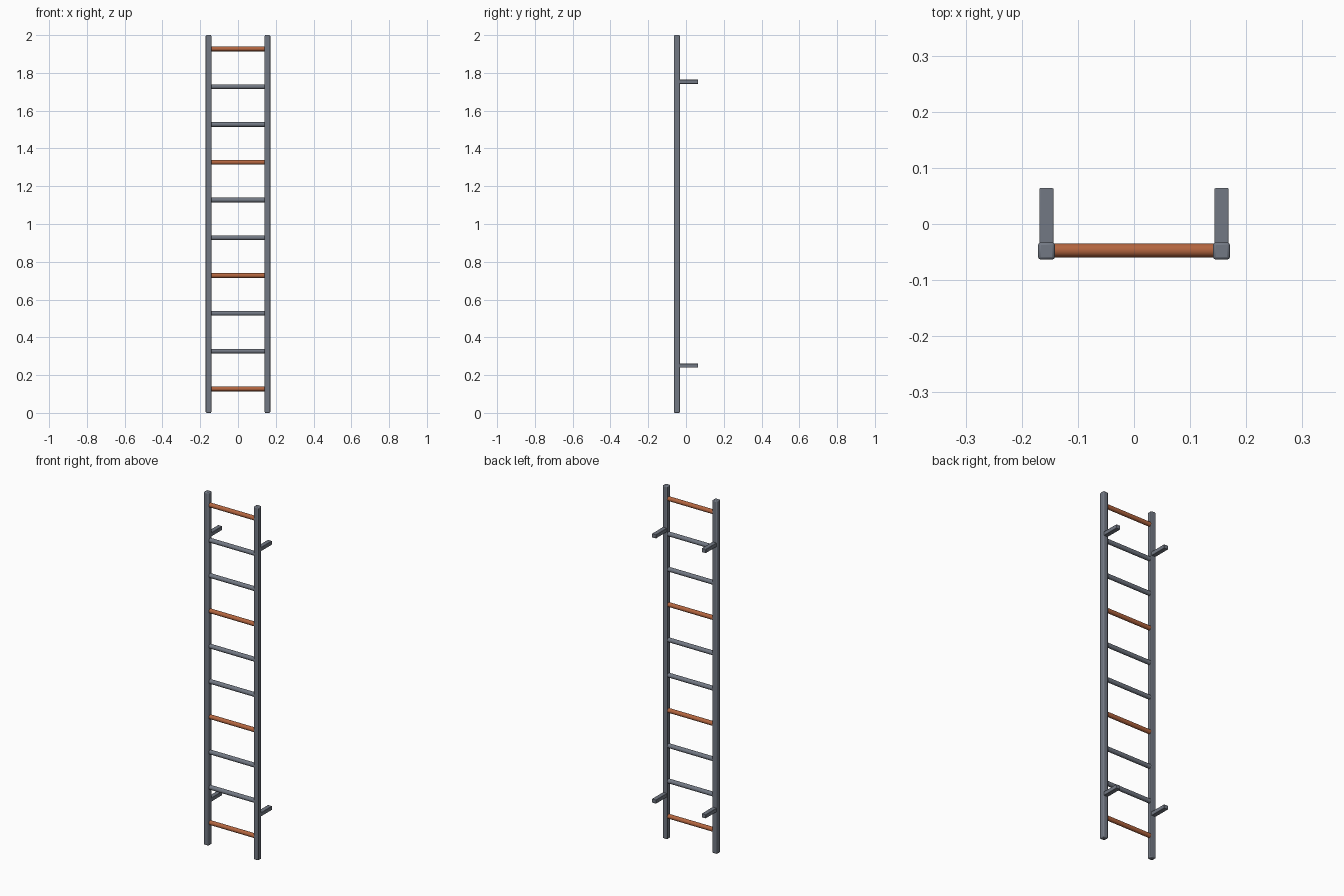
import bpy, math

cube = bpy.data.objects.get("Cube")
if cube:
    bpy.data.objects.remove(cube, do_unlink=True)


def material(name, rgb):
    m = bpy.data.materials.new(name)
    m.use_nodes = True
    m.diffuse_color = (*rgb, 1)
    m.node_tree.nodes["Principled BSDF"].inputs["Base Color"].default_value = (*rgb, 1)
    return m


steel = material("grey steel", (0.17, 0.19, 0.23))
copper = material("rust orange", (0.45, 0.13, 0.05))

RAIL_X, RAIL_Y = 0.156, -0.048
RUNGS, FIRST, STEP = 10, 0.127, 0.2


def box(name, size, location, bevel):
    bpy.ops.mesh.primitive_cube_add(size=1, location=location)
    ob = bpy.context.object
    ob.name = name
    ob.scale = size
    bpy.ops.object.transform_apply(location=False, rotation=False, scale=True)
    mod = ob.modifiers.new("soft edges", 'BEVEL')
    mod.width = bevel
    mod.segments = 2
    ob.data.materials.append(steel)
    bpy.ops.object.shade_smooth_by_angle()


# Side rails and wall brackets
for side, sign in (("left", 1), ("right", -1)):
    x = sign * RAIL_X
    box(f"{side}_rail", (0.03, 0.031, 2), (x, RAIL_Y, 1), 0.005)
    for level, z in (("lower", 0.25), ("upper", 1.753)):
        box(f"{side}_{level}_bracket", (0.025, 0.112, 0.022), (x, 0.008, z), 0.002)

# Round rungs, every third one in the accent colour
for i in range(RUNGS):
    bpy.ops.mesh.primitive_cylinder_add(
        vertices=16, radius=0.0125, depth=2 * RAIL_X,
        location=(0, RAIL_Y + 0.001, FIRST + i * STEP), rotation=(0, math.pi / 2, 0))
    rung = bpy.context.object
    rung.name = f"rung_{i + 1}"
    rung.data.materials.append(copper if i % 3 == 0 else steel)
    bpy.ops.object.shade_smooth_by_angle()
